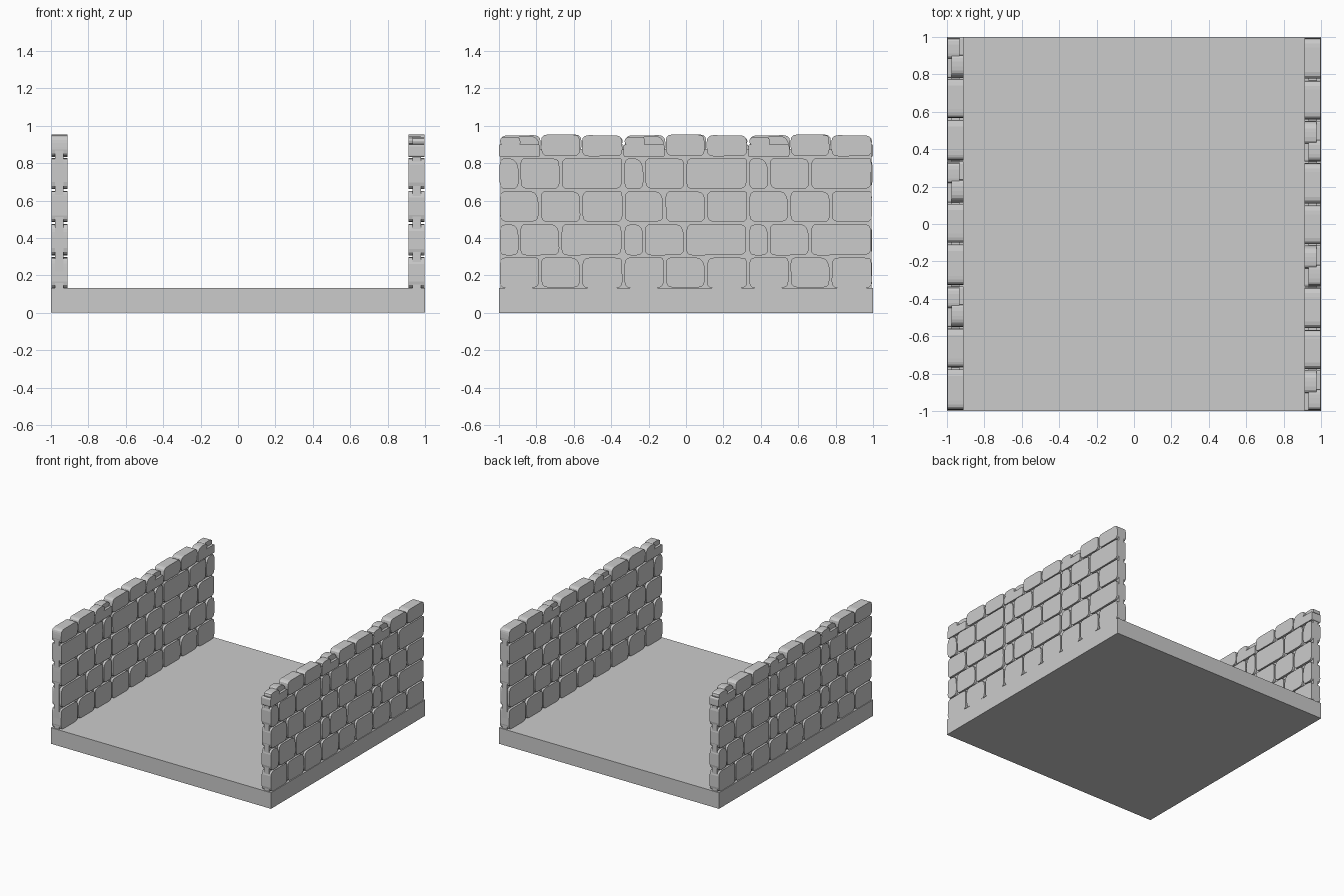
import bpy, bmesh, math, random
from mathutils import Vector, Matrix

if "Cube" in bpy.data.objects:
    bpy.data.objects.remove(bpy.data.objects["Cube"])

PERIOD = 0.6665          # the stone pattern repeats three times along each wall
X_IN, X_OUT = 0.912, 0.996
GAP = 0.004


def finish(name, bm):
    bmesh.ops.recalc_face_normals(bm, faces=bm.faces[:])
    me = bpy.data.meshes.new(name)
    bm.to_mesh(me)
    bm.free()
    ob = bpy.data.objects.new(name, me)
    bpy.context.collection.objects.link(ob)
    return ob


def box(name, x0, x1, y0, y1, z0, z1):
    bm = bmesh.new()
    size = Matrix.Diagonal((x1 - x0, y1 - y0, z1 - z0, 1))
    place = Matrix.Translation(((x0 + x1) / 2, (y0 + y1) / 2, (z0 + z1) / 2))
    bmesh.ops.create_cube(bm, size=1, matrix=place @ size)
    return finish(name, bm)


def rounded(pts, r, n=4):
    """Round every corner of a (y, z) outline."""
    out = []
    for i, p in enumerate(pts):
        a, b = pts[i - 1] - p, pts[(i + 1) % len(pts)] - p
        s = p + a.normalized() * min(r, a.length * 0.45)
        e = p + b.normalized() * min(r, b.length * 0.45)
        for k in range(n):
            t = k / (n - 1)
            out.append(s * (1 - t) ** 2 + p * 2 * t * (1 - t) + e * t * t)
    return out


def outline(y0, y1, z0, z1, rng, wobble):
    """Slightly uneven block with a worn upper corner."""
    y0, y1, z0, z1 = y0 + GAP, y1 - GAP, z0 + GAP, z1 - GAP
    cut = rng.uniform(0.01, 0.045)
    corners = [(y0, z0), (y1, z0), (y1, z1 - cut), (y1 - cut * 0.6, z1), (y0, z1)]
    mid = Vector(((y0 + y1) / 2, (z0 + z1) / 2))
    pts = []
    for c in corners:
        p = Vector(c)
        pts.append(p + (mid - p) * rng.uniform(0, wobble))
    return pts


def add_stone(bm, ring, dy, inner=0, outer=0):
    a = [bm.verts.new((X_IN + inner, p.x + dy, p.y)) for p in ring]
    b = [bm.verts.new((X_OUT - outer, p.x + dy, p.y)) for p in ring]
    bm.faces.new(a)
    bm.faces.new(b[::-1])
    for i in range(len(a)):
        j = (i + 1) % len(a)
        bm.faces.new((a[i], b[i], b[j], a[j]))


# Two joint layouts alternate up the wall
EVEN, ODD = (0, 0.22, 0.44, PERIOD), (0, 0.11, 0.33, PERIOD)
LEVELS = (0.128, 0.302, 0.48, 0.656, 0.832)


def tile_rings():
    rng = random.Random(4)
    rings = []
    # Four courses of wall stones
    for row in range(4):
        joints = ODD if row % 2 else EVEN
        for y0, y1 in zip(joints, joints[1:]):
            pts = outline(y0, y1, LEVELS[row], LEVELS[row + 1], rng, 0.05)
            rings.append((rounded(pts, 0.035), 0, 0))
    # Capping course: one low block carrying two chips, then two tall stones
    top = LEVELS[-1]
    low = [Vector((y, z)) for y, z in ((0, top), (0.219, top), (0.219, 0.9), (0, 0.9))]
    rings.append((rounded(low, 0.012), 0, 0))
    for y0, y1, z0, z1, inner, outer in ((0, 0.12, 0.89, 0.945, 0.02, 0),
                                         (0.09, 0.22, 0.89, 0.95, 0, 0.02),
                                         (0.22, 0.44, top, 0.957, 0, 0),
                                         (0.44, PERIOD, top, 0.953, 0, 0)):
        rings.append((rounded(outline(y0, y1, z0, z1, rng, 0.04), 0.035), inner, outer))
    return rings


def build_wall(side, turn):
    rot = Matrix.Rotation(turn, 4, 'Z')
    bm = bmesh.new()
    for tile in range(3):
        for ring, inner, outer in tile_rings():
            add_stone(bm, ring, -1 + tile * PERIOD, inner, outer)
    stones = finish(side + "_wall_stones", bm)
    # Recessed mortar core behind the joints
    core = box(side + "_wall_core", 0.932, 0.978, -0.992, 0.992, 0.12, 0.875)
    for ob in (stones, core):
        ob.data.transform(rot)


# Floor slab
box("floor_slab", -1, 1, -1, 1, 0, 0.132)

# Two facing walls, the left one turned half round
build_wall("right", 0)
build_wall("left", math.pi)
